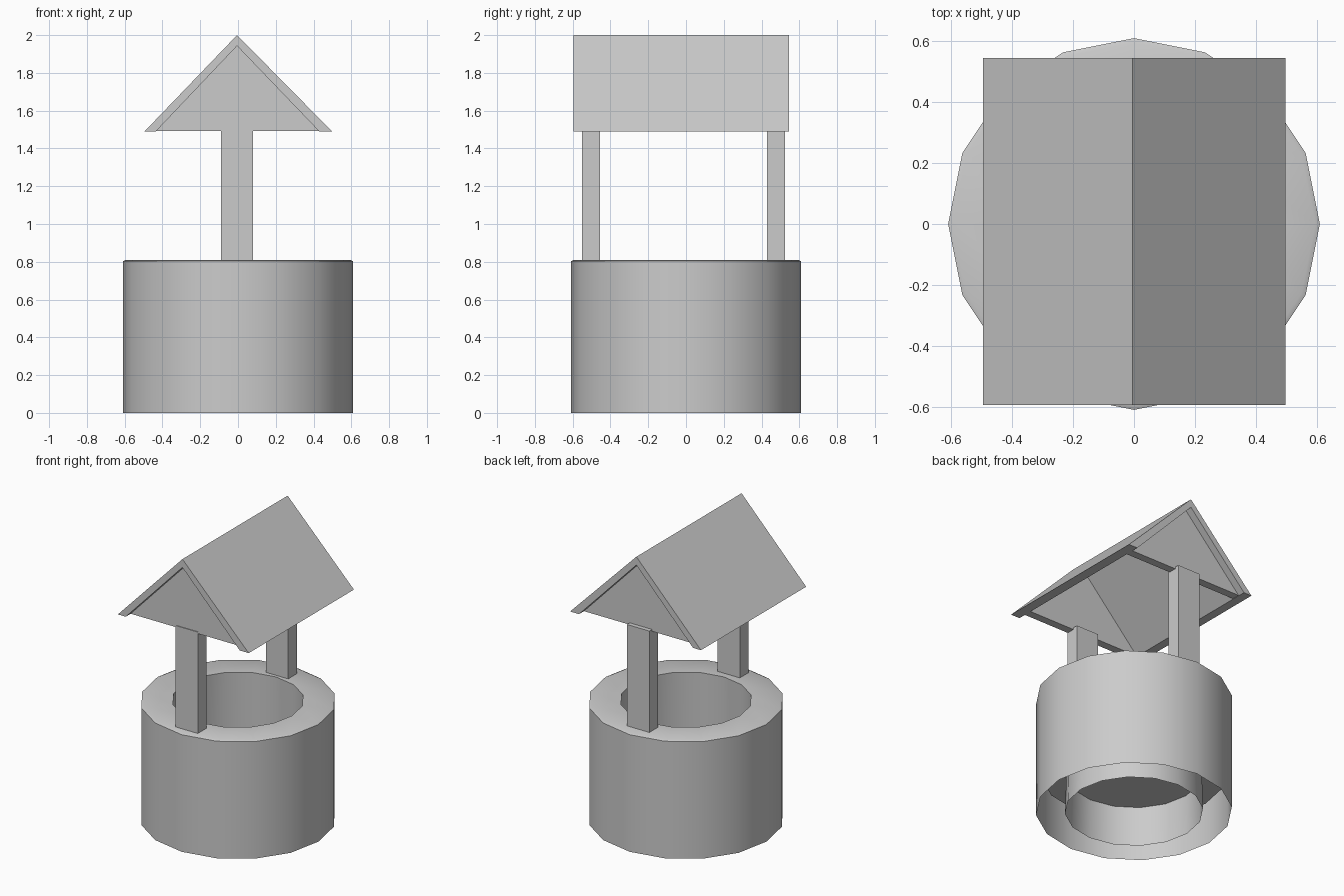
import bpy, math

if "Cube" in bpy.data.objects:
    bpy.data.objects.remove(bpy.data.objects["Cube"])

def make(name, verts, faces):
    mesh = bpy.data.meshes.new(name)
    mesh.from_pydata(verts, [], faces)
    mesh.update()
    ob = bpy.data.objects.new(name, mesh)
    bpy.context.collection.objects.link(ob)
    return ob

def lathe(name, profile, n=16):
    """Spin an open (radius, z) profile around z."""
    verts = [(r * math.cos(2 * math.pi * i / n), r * math.sin(2 * math.pi * i / n), z)
             for r, z in profile for i in range(n)]
    faces = [(k * n + i, k * n + (i + 1) % n, (k + 1) * n + (i + 1) % n, (k + 1) * n + i)
             for k in range(len(profile) - 1) for i in range(n)]
    return make(name, verts, faces)

def extrude_y(name, outline, y0, y1):
    """Extrude a counter-clockwise (x, z) outline from y0 to y1."""
    n = len(outline)
    verts = [(x, y, z) for y in (y0, y1) for x, z in outline]
    faces = [tuple(range(n)), tuple(reversed(range(n, 2 * n)))]
    faces += [((i + 1) % n, i, n + i, n + (i + 1) % n) for i in range(n)]
    return make(name, verts, faces)

# Hollow well wall: outer side, softened rim, inner shaft, open underneath
wall = lathe("well_wall", [(0.61, 0), (0.61, 0.803), (0.595, 0.81), (0.41, 0.81), (0.43, 0)])
bpy.context.view_layer.objects.active = wall
wall.select_set(True)
bpy.ops.object.shade_smooth_by_angle(angle=math.radians(30))
wall.select_set(False)

# Water disc inside the well
bpy.ops.mesh.primitive_circle_add(vertices=16, radius=0.58, fill_type='NGON',
                                  location=(0, 0, 0.27))
bpy.context.object.name = "water"

# Two posts standing on the rim
for name, y0, y1 in (("front_post", -0.55, -0.455), ("back_post", 0.43, 0.525)):
    extrude_y(name, [(-0.09, 0.79), (0.08, 0.79), (0.08, 1.505), (-0.09, 1.505)], y0, y1)

# Gabled roof slab, open below
extrude_y("roof", [(-0.495, 1.49), (-0.435, 1.49), (-0.005, 1.943), (0.43, 1.49),
                   (0.498, 1.49), (-0.005, 2.0)], -0.595, 0.545)

# Recessed gable walls closing the roof ends
for name, y0, y1 in (("front_gable", -0.545, -0.49), ("back_gable", 0.44, 0.495)):
    extrude_y(name, [(-0.435, 1.492), (0.43, 1.492), (-0.005, 1.943)], y0, y1)
